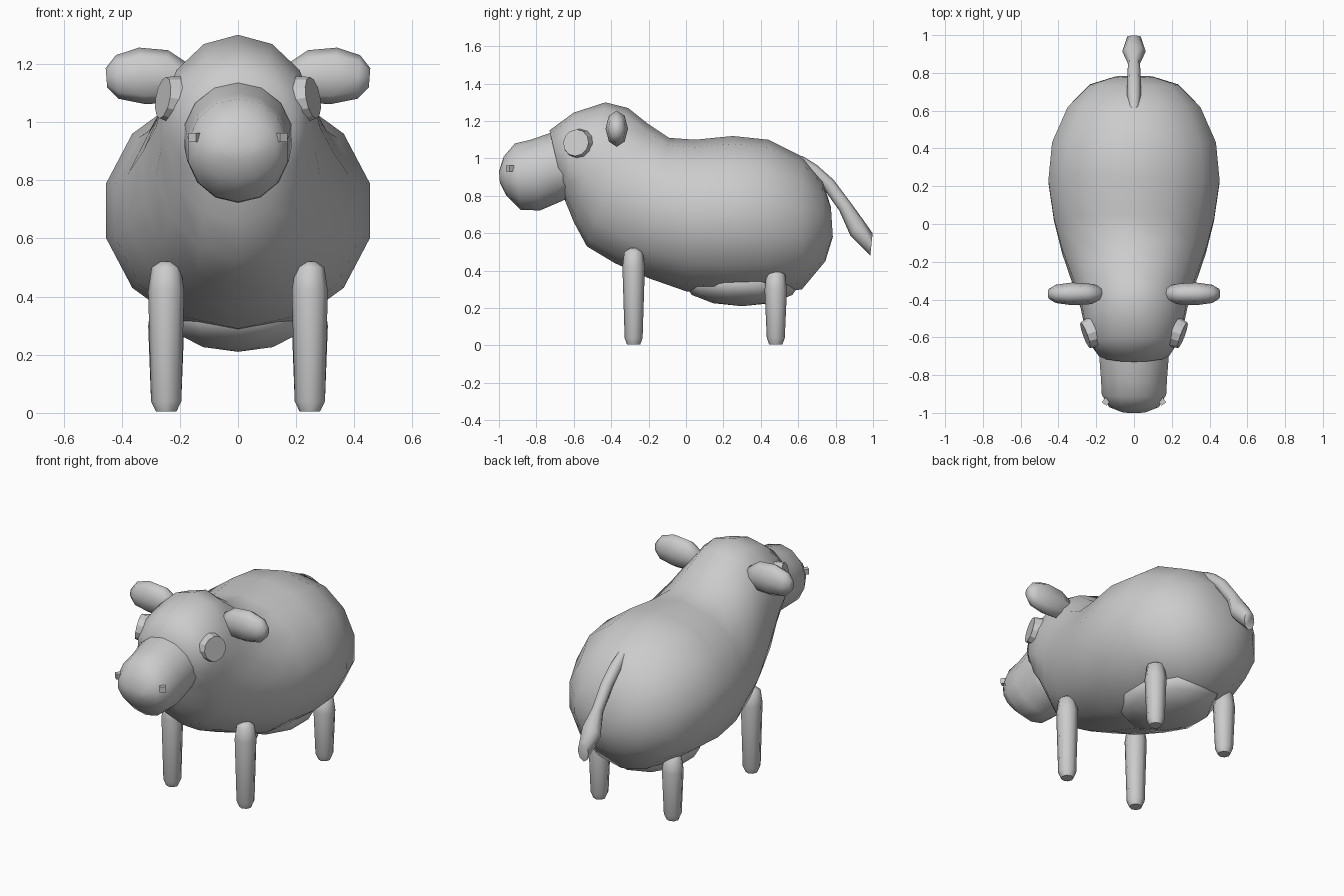
import bpy, bmesh, math
from mathutils import Vector, Matrix

if "Cube" in bpy.data.objects:
    bpy.data.objects.remove(bpy.data.objects["Cube"])

grey = bpy.data.materials.new("soft grey")
grey.diffuse_color = (0.6, 0.6, 0.6, 1)
grey.use_nodes = True
grey.node_tree.nodes["Principled BSDF"].inputs["Base Color"].default_value = grey.diffuse_color


def finish(name, bm, mirror=False, angle=50):
    bmesh.ops.recalc_face_normals(bm, faces=bm.faces)
    me = bpy.data.meshes.new(name)
    bm.to_mesh(me)
    bm.free()
    me.materials.append(grey)
    ob = bpy.data.objects.new(name, me)
    bpy.context.collection.objects.link(ob)
    bpy.ops.object.select_all(action='DESELECT')
    ob.select_set(True)
    bpy.context.view_layer.objects.active = ob
    bpy.ops.object.shade_smooth_by_angle(angle=math.radians(angle))
    if mirror:
        m = ob.modifiers.new("mirror", 'MIRROR')
        m.use_mirror_merge = False
    return ob


def loft(name, rings, n, place, mirror=False, angle=50):
    """Each ring: two opposite outline points (u, v), (u, v) and a half width."""
    bm = bmesh.new()
    loops = []
    for u1, v1, u2, v2, w in rings:
        loop = []
        for i in range(n):
            t = 2 * math.pi * i / n
            c, s = math.cos(t), math.sin(t)
            u = (u1 + u2) / 2 + c * (u1 - u2) / 2
            v = (v1 + v2) / 2 + c * (v1 - v2) / 2
            loop.append(bm.verts.new(place(u, v, s * w)))
        loops.append(loop)
    for a, b in zip(loops, loops[1:]):
        for i in range(n):
            j = (i + 1) % n
            bm.faces.new((a[i], a[j], b[j], b[i]))
    bm.faces.new(loops[0])
    bm.faces.new(loops[-1])
    return finish(name, bm, mirror, angle)


def side(x=0.0):
    # outline lies in the y-z plane, width runs along x
    return lambda u, v, w: (x + w, u, v)


# body, neck and head as one form, rump to brow
loft("body", [
    (0.775, 0.74, 0.785, 0.58, 0.10),
    (0.73, 0.88, 0.745, 0.45, 0.24),
    (0.62, 1.01, 0.62, 0.30, 0.36),
    (0.44, 1.10, 0.42, 0.275, 0.445),
    (0.25, 1.12, 0.20, 0.27, 0.465),
    (0.05, 1.10, 0.00, 0.29, 0.435),
    (-0.09, 1.11, -0.20, 0.36, 0.39),
    (-0.21, 1.19, -0.38, 0.44, 0.335),
    (-0.31, 1.27, -0.53, 0.53, 0.29),
    (-0.43, 1.30, -0.60, 0.66, 0.27),
    (-0.60, 1.245, -0.645, 0.77, 0.245),
    (-0.73, 1.15, -0.655, 0.83, 0.19)], 14, side(), angle=75)

# muzzle
loft("muzzle", [
    (-0.60, 1.14, -0.60, 0.80, 0.18),
    (-0.73, 1.135, -0.68, 0.765, 0.188),
    (-0.83, 1.10, -0.78, 0.722, 0.18),
    (-0.915, 1.08, -0.885, 0.725, 0.175),
    (-0.975, 1.01, -0.96, 0.80, 0.135),
    (-1.0, 0.93, -0.995, 0.87, 0.06)], 14, side(), angle=75)

# udder
bm = bmesh.new()
bmesh.ops.create_uvsphere(bm, u_segments=10, v_segments=6, radius=1,
                          matrix=Matrix.Translation((0, 0.30, 0.33))
                          @ Matrix.Diagonal((0.25, 0.31, 0.12, 1)))
finish("udder", bm, angle=75)

# legs, slim with rounded feet
for name, y, top in (("front_legs", -0.28, 0.52), ("rear_legs", 0.48, 0.40)):
    loft(name, [
        (y - 0.035, 0.004, y + 0.035, 0.004, 0.035),
        (y - 0.048, 0.04, y + 0.048, 0.04, 0.052),
        (y - 0.06, top - 0.1, y + 0.06, top - 0.1, 0.062),
        (y - 0.05, top - 0.02, y + 0.05, top - 0.02, 0.05),
        (y - 0.02, top, y + 0.02, top, 0.02)],
        8, side(0.247), mirror=True)

# ears, outline in the x-z plane
loft("ears", [
    (0.17, 1.20, 0.17, 1.10, 0.04),
    (0.24, 1.247, 0.24, 1.065, 0.055),
    (0.34, 1.256, 0.32, 1.062, 0.06),
    (0.42, 1.23, 0.41, 1.08, 0.048),
    (0.455, 1.185, 0.45, 1.12, 0.025)],
    8, lambda u, v, w: (u, -0.37 + w, v), mirror=True, angle=75)

# tail with a flared tuft
loft("tail", [
    (0.62, 1.015, 0.60, 0.95, 0.028),
    (0.70, 0.965, 0.66, 0.90, 0.036),
    (0.79, 0.885, 0.735, 0.84, 0.036),
    (0.88, 0.765, 0.82, 0.72, 0.032),
    (0.945, 0.675, 0.88, 0.585, 0.062),
    (0.998, 0.60, 0.985, 0.48, 0.036)], 8, side(), angle=60)

# eyes: raised discs facing outward and slightly forward
bm = bmesh.new()
aim = Vector((0.92, -0.34, 0.16)).to_track_quat('Z', 'Y').to_matrix().to_4x4()
bmesh.ops.create_cone(bm, cap_ends=True, segments=12, radius1=0.083, radius2=0.072,
                      depth=0.05, matrix=Matrix.Translation((0.235, -0.58, 1.08)) @ aim)
finish("eyes", bm, mirror=True, angle=25)

# nostrils
bm = bmesh.new()
bmesh.ops.create_cube(bm, size=0.032, matrix=Matrix.Translation((0.148, -0.94, 0.947))
                      @ Matrix.Rotation(math.radians(35), 4, 'Z'))
finish("nostrils", bm, mirror=True, angle=20)
